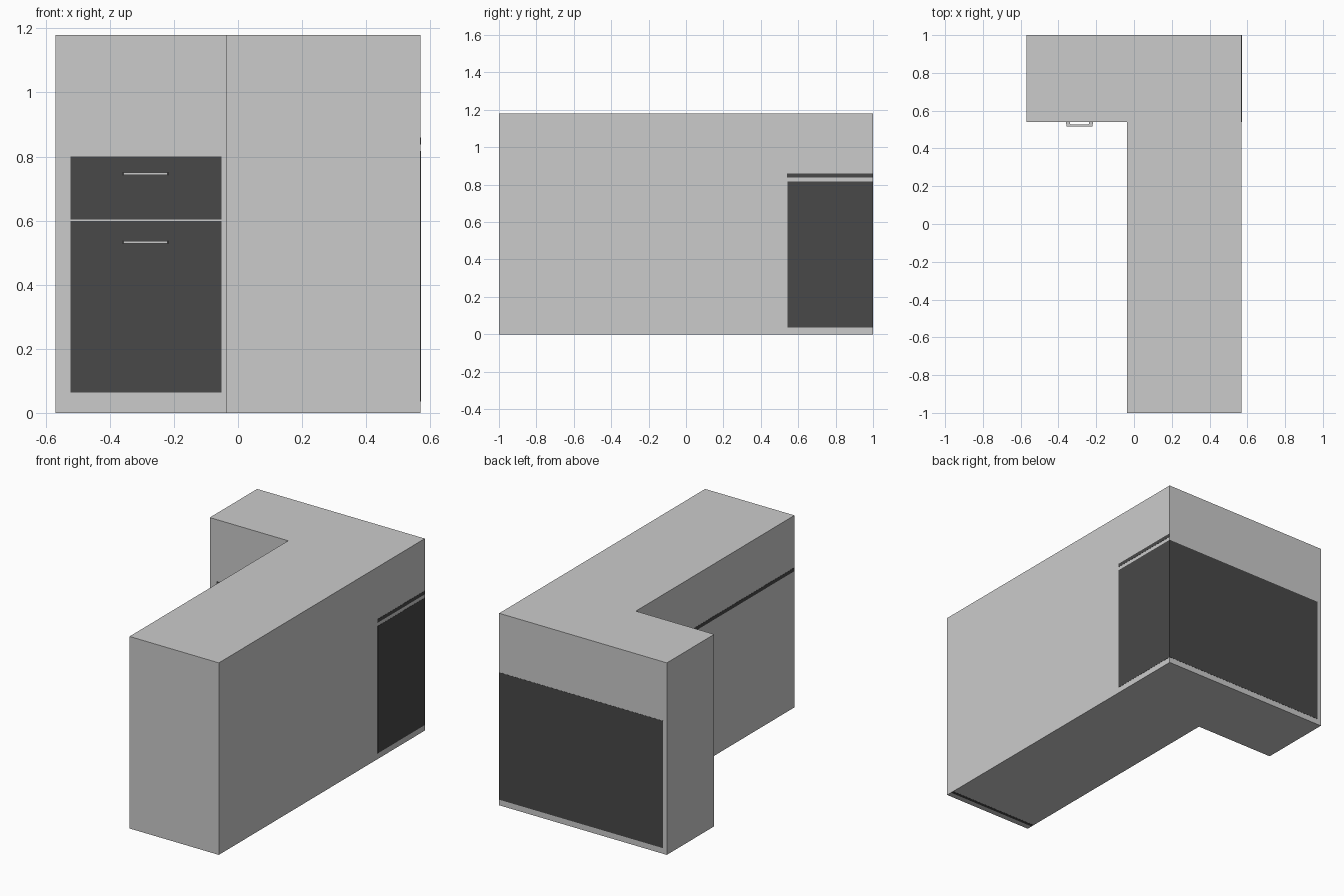
import bpy, bmesh

if "Cube" in bpy.data.objects:
    bpy.data.objects.remove(bpy.data.objects["Cube"])

dark = bpy.data.materials.new("dark_panel")
dark.diffuse_color = (0.065, 0.065, 0.065, 1)
dark.use_nodes = True
dark.node_tree.nodes["Principled BSDF"].inputs["Base Color"].default_value = dark.diffuse_color


def prism(name, outline, z0, z1, mat=None):
    """Extrude a flat xy outline from z0 to z1."""
    bm = bmesh.new()
    face = bm.faces.new([bm.verts.new((x, y, z0)) for x, y in outline])
    geo = bmesh.ops.extrude_face_region(bm, geom=[face])
    verts = [v for v in geo["geom"] if isinstance(v, bmesh.types.BMVert)]
    bmesh.ops.translate(bm, verts=verts, vec=(0, 0, z1 - z0))
    bmesh.ops.recalc_face_normals(bm, faces=bm.faces)
    mesh = bpy.data.meshes.new(name)
    bm.to_mesh(mesh)
    bm.free()
    obj = bpy.data.objects.new(name, mesh)
    bpy.context.collection.objects.link(obj)
    if mat:
        mesh.materials.append(mat)
    return obj


def box(name, x0, x1, y0, y1, z0, z1, mat=None):
    return prism(name, [(x0, y0), (x1, y0), (x1, y1), (x0, y1)], z0, z1, mat)


# L-shaped outer shell of the counter
prism("counter_shell", [(-0.57, 0.54), (-0.037, 0.54), (-0.037, -1), (0.57, -1),
                        (0.57, 1), (-0.57, 1)], 0, 1.18)

# Dark carcass of the drawer unit, a hair proud at the back and right
box("cabinet_carcass", -0.543, 0.571, 0.542, 1.001, 0.035, 0.817, dark)

# Inner worktop, showing as a thin dark line on the sides
box("worktop_long", -0.038, 0.5, -0.999, 0.999, 0.838, 0.86, dark)
box("worktop_corner", -0.037, 0.571, 0.54, 0.999, 0.838, 0.86, dark)

# End support panel under the worktop
box("end_panel", -0.036, 0.568, -0.965, -0.945, -0.0005, 0.838, dark)

# Drawer and door fronts with bracket handles
for name, z0, z1, hz in (("drawer", 0.604, 0.80, 0.746), ("door", 0.063, 0.599, 0.533)):
    box(name + "_front", -0.522, -0.051, 0.539, 0.55, z0, z1, dark)
    prism(name + "_handle", [(-0.36, 0.54), (-0.357, 0.515), (-0.22, 0.515), (-0.217, 0.54),
                             (-0.237, 0.54), (-0.24, 0.528), (-0.337, 0.528), (-0.34, 0.54)],
          hz - 0.004, hz + 0.004)
